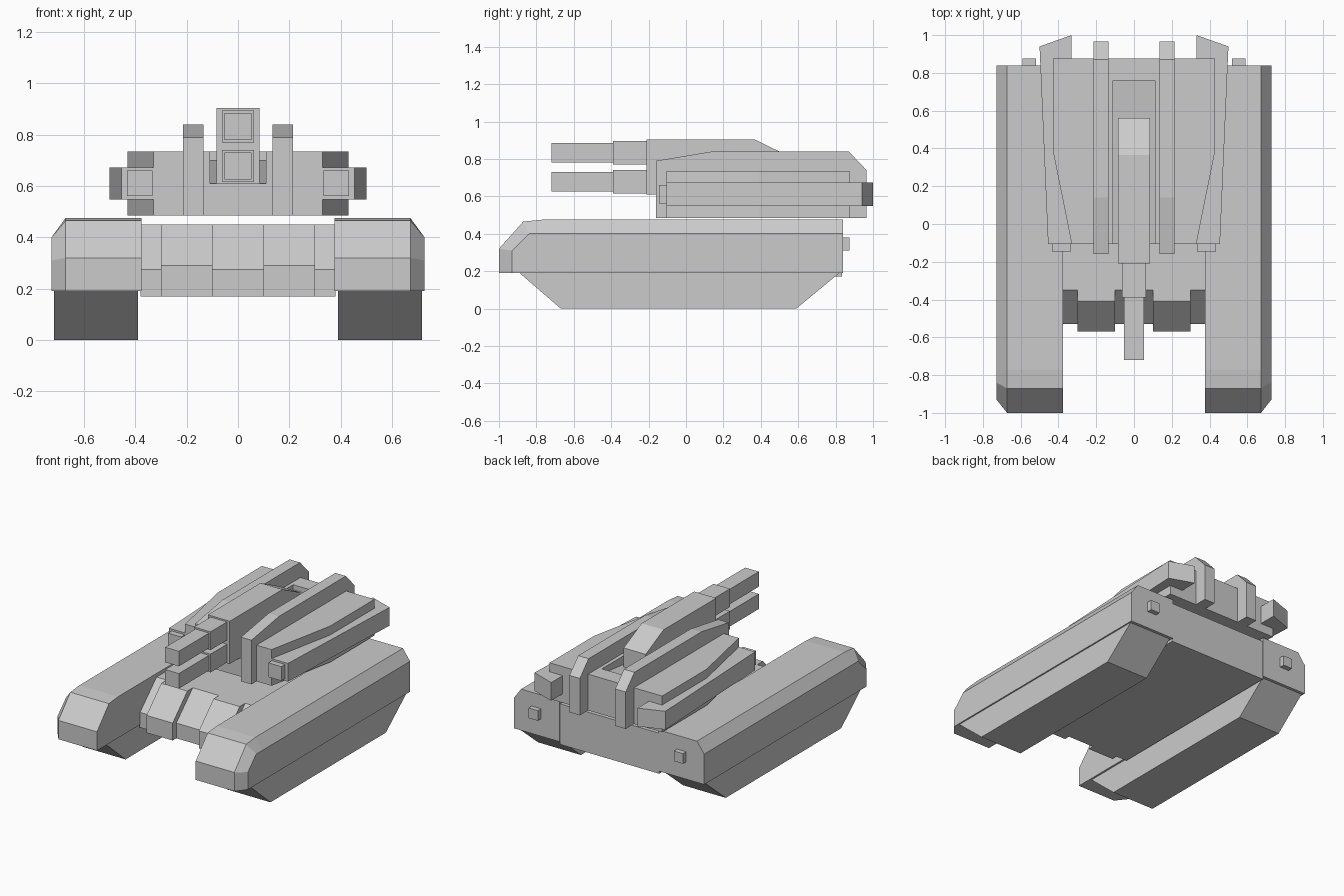
import bpy
import bmesh

cube = bpy.data.objects.get("Cube")
if cube:
    bpy.data.objects.remove(cube, do_unlink=True)

GREY = (0.6, 0.6, 0.6, 1)
mat = bpy.data.materials.new("plain grey")
mat.use_nodes = True
mat.diffuse_color = GREY
mat.node_tree.nodes["Principled BSDF"].inputs["Base Color"].default_value = GREY


def loft(name, loops):
    """Closed solid skinned through loops with equal point counts."""
    bm = bmesh.new()
    rings = [[bm.verts.new(p) for p in loop] for loop in loops]
    for a, b in zip(rings, rings[1:]):
        for i in range(len(a)):
            j = (i + 1) % len(a)
            bm.faces.new((a[i], a[j], b[j], b[i]))
    bm.faces.new(rings[0])
    bm.faces.new(rings[-1])
    bmesh.ops.recalc_face_normals(bm, faces=bm.faces)
    mesh = bpy.data.meshes.new(name)
    bm.to_mesh(mesh)
    bm.free()
    mesh.materials.append(mat)
    obj = bpy.data.objects.new(name, mesh)
    bpy.context.collection.objects.link(obj)
    return obj


def side_profile(name, profile, x0, x1):
    """Extrude a (y, z) profile across x."""
    return loft(name, [[(x, y, z) for y, z in profile] for x in (x0, x1)])


def plan_profile(name, plan, z0, z1):
    """Extrude an (x, y) outline upwards."""
    return loft(name, [[(x, y, z) for x, y in plan] for z in (z0, z1)])


def box(name, x0, x1, y0, y1, z0, z1):
    return plan_profile(name, [(x0, y0), (x1, y0), (x1, y1), (x0, y1)], z0, z1)


# Hull floor block with stepped sloping front panels
def hull_part(name, x0, x1, top_y, nose_y, nose_z):
    side_profile(name, [(nose_y, 0.17), (nose_y, nose_z), (top_y, 0.45),
                        (0.835, 0.45), (0.835, 0.17)], x0, x1)


hull_part("hull_centre", -0.1, 0.1, -0.35, -0.53, 0.275)

# Chamfered track cover outlines: inner section and smaller outer face
cover = [(-1, 0.19), (-1, 0.32), (-0.87, 0.465), (-0.77, 0.475),
         (0.84, 0.475), (0.84, 0.19)]
cover_outer = [(-0.93, 0.19), (-0.93, 0.31), (-0.84, 0.4), (-0.77, 0.4),
               (0.84, 0.4), (0.84, 0.19)]
track = [(-0.89, 0.19), (-0.67, 0), (0.59, 0), (0.82, 0.19)]
rail = [(-0.16, 0.485), (-0.16, 0.79), (0.14, 0.84), (0.87, 0.84),
        (0.965, 0.74), (0.965, 0.485)]
turret_half = [(0.11, -0.105), (0.33, -0.105), (0.43, 0.39),
               (0.43, 0.875), (0.11, 0.875)]
pod = [(0.33, -0.105), (0.455, -0.105), (0.5, 0.94), (0.33, 1.0)]

# Paired parts
for s, side in ((1, "left"), (-1, "right")):
    hull_part(side + "_hull_step", s * 0.1, s * 0.3, -0.41, -0.57, 0.29)
    hull_part(side + "_hull_edge", s * 0.3, s * 0.38, -0.35, -0.53, 0.275)
    loft(side + "_track_cover",
         [[(s * x, y, z) for y, z in prof]
          for x, prof in ((0.377, cover), (0.672, cover), (0.727, cover_outer))])
    side_profile(side + "_track", track, s * 0.39, s * 0.717)
    box(side + "_rear_lamp", s * 0.52, s * 0.59, 0.84, 0.875, 0.31, 0.38)
    side_profile(side + "_turret_rail", rail, s * 0.135, s * 0.215)
    plan_profile(side + "_turret_half", [(s * x, y) for x, y in turret_half], 0.485, 0.735)
    plan_profile(side + "_turret_pod", [(s * x, y) for x, y in pod], 0.547, 0.673)
    box(side + "_pod_nozzle", s * 0.333, s * 0.433, -0.145, -0.105, 0.562, 0.66)

# Turret centre with the gun slot
side_profile("turret_slot", [(-0.105, 0.485), (-0.105, 0.61), (0.76, 0.70), (0.76, 0.735),
                             (0.875, 0.735), (0.875, 0.485)], -0.11, 0.11)

# Gun housing and twin stacked barrels
side_profile("gun_housing", [(-0.21, 0.61), (-0.21, 0.905), (0.365, 0.905),
                             (0.56, 0.81), (0.56, 0.61)], -0.084, 0.084)
for name, z in (("upper", 0.832), ("lower", 0.678)):
    box(name + "_barrel_sleeve", -0.063, 0.063, -0.39, -0.21, z - 0.063, z + 0.063)
    box(name + "_barrel", -0.052, 0.052, -0.72, -0.39, z - 0.052, z + 0.052)
